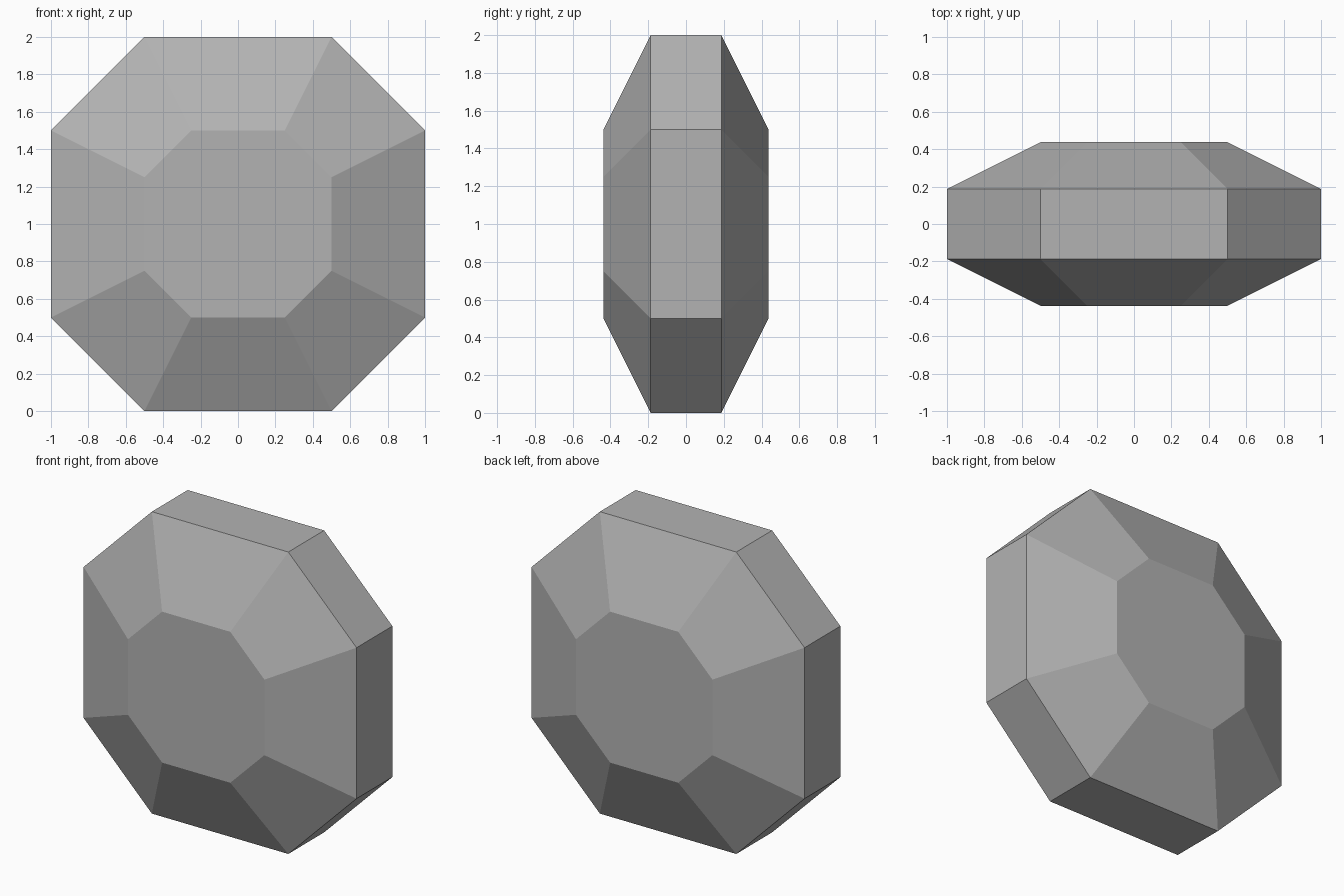
import bpy
import bmesh

cube = bpy.data.objects.get("Cube")
if cube:
    bpy.data.objects.remove(cube, do_unlink=True)

# Single stone grey
grey = bpy.data.materials.new("stone_grey")
grey.use_nodes = True
colour = (0.45, 0.45, 0.45, 1)
grey.diffuse_color = colour
grey.node_tree.nodes["Principled BSDF"].inputs["Base Color"].default_value = colour

# Octagonal outline, in x and z around the centre
OUTLINE = [(-0.5, -1), (0.5, -1), (1, -0.5), (1, 0.5),
           (0.5, 1), (-0.5, 1), (-1, 0.5), (-1, -0.5)]

# Rings from front to back: depth and scale of the outline
RINGS = [(-0.4375, 0.5), (-0.1875, 1), (0.1875, 1), (0.4375, 0.5)]

bm = bmesh.new()
rings = [[bm.verts.new((x * s, y, z * s + 1)) for x, z in OUTLINE]
         for y, s in RINGS]

# Flat front and back tables
bm.faces.new(rings[0])
bm.faces.new(rings[-1][::-1])

# Front bevel, girdle and back bevel
for a, b in zip(rings, rings[1:]):
    for i in range(len(OUTLINE)):
        j = (i + 1) % len(OUTLINE)
        bm.faces.new((a[i], b[i], b[j], a[j]))
bmesh.ops.recalc_face_normals(bm, faces=bm.faces[:])

mesh = bpy.data.meshes.new("faceted_gem")
bm.to_mesh(mesh)
bm.free()
mesh.materials.append(grey)
gem = bpy.data.objects.new("faceted_gem", mesh)
bpy.context.collection.objects.link(gem)
